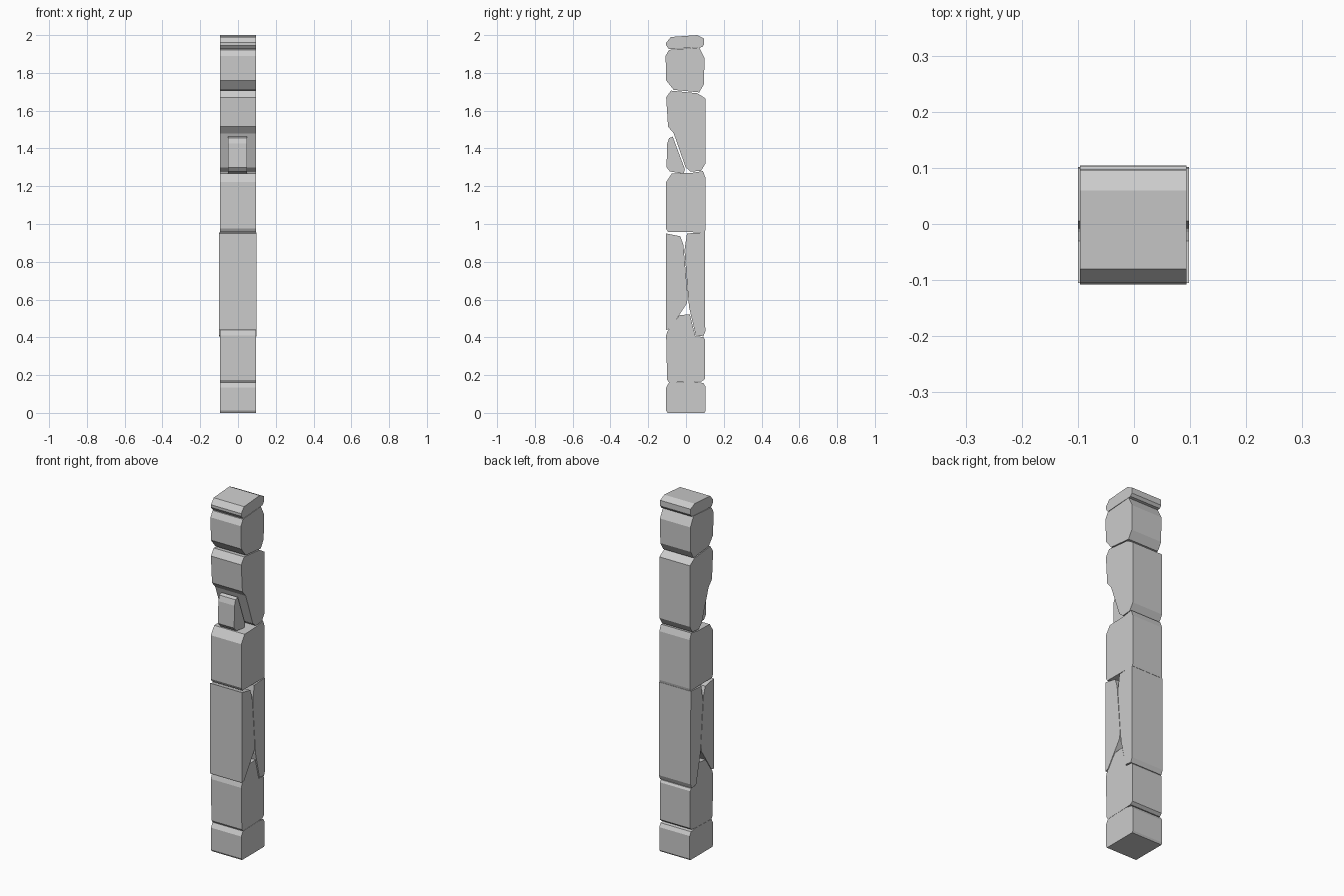
import bpy, bmesh


def stone(name, profile, x0=-0.096, x1=0.094):
    """Extrude a (y, z) side profile across x."""
    bm = bmesh.new()
    face = bm.faces.new([bm.verts.new((x0, y, z)) for y, z in profile])
    out = bmesh.ops.extrude_face_region(bm, geom=[face])
    verts = [v for v in out["geom"] if isinstance(v, bmesh.types.BMVert)]
    bmesh.ops.translate(bm, verts=verts, vec=(x1 - x0, 0, 0))
    bmesh.ops.recalc_face_normals(bm, faces=bm.faces[:])
    mesh = bpy.data.meshes.new(name)
    bm.to_mesh(mesh)
    bm.free()
    obj = bpy.data.objects.new(name, mesh)
    bpy.context.collection.objects.link(obj)
    return obj


# Base and the pointed stone above it
stone("base_stone", [(-.098, 0), (.098, 0), (.104, .01), (.104, .138), (.092, .158),
                     (.05, .164), (-.09, .16), (-.105, .135), (-.105, .012)])
stone("pointed_stone", [(-.09, .161), (.05, .165), (.085, .167), (.1, .18), (.1, .39),
                        (.092, .402), (.05, .405), (.02, .522), (-.035, .517),
                        (-.098, .432), (-.105, .41), (-.1, .175)])

# Two upright slabs, slightly wider than the rest
stone("front_slab", [(-.105, .95), (-.03, .935), (-.014, .89), (.009, .62), (.005, .58),
                     (-.085, .445), (-.105, .44)], -.1, .098)
stone("back_slab", [(.005, .95), (.1, .955), (.102, .43), (.092, .405), (.052, .41),
                    (.016, .56), (-.008, .86)], -.1, .098)

# Middle block and small wedge resting on it
stone("middle_block", [(-.095, .957), (.1, .956), (.103, .97), (.103, 1.245), (.09, 1.28),
                       (.03, 1.27), (-.075, 1.267), (-.105, 1.222), (-.105, .975)])
stone("small_wedge", [(-.09, 1.455), (-.07, 1.462), (-.006, 1.29), (-.012, 1.266),
                      (-.085, 1.278), (-.103, 1.3), (-.1, 1.425)], -.053, .048)

# Upper stones
stone("tapered_stone", [(-.105, 1.67), (-.08, 1.706), (.06, 1.692), (.103, 1.665),
                        (.103, 1.32), (.08, 1.282), (.025, 1.277), (-.002, 1.3),
                        (-.065, 1.48), (-.095, 1.515)])
stone("upper_block", [(-.065, 1.71), (-.105, 1.76), (-.108, 1.89), (-.09, 1.922),
                      (.07, 1.934), (.098, 1.88), (.095, 1.74), (.07, 1.697)])
stone("cap_stone", [(-.105, 1.945), (-.09, 1.926), (.085, 1.936), (.096, 1.95),
                    (.096, 1.982), (.06, 2.0), (-.08, 1.99), (-.105, 1.96)])
